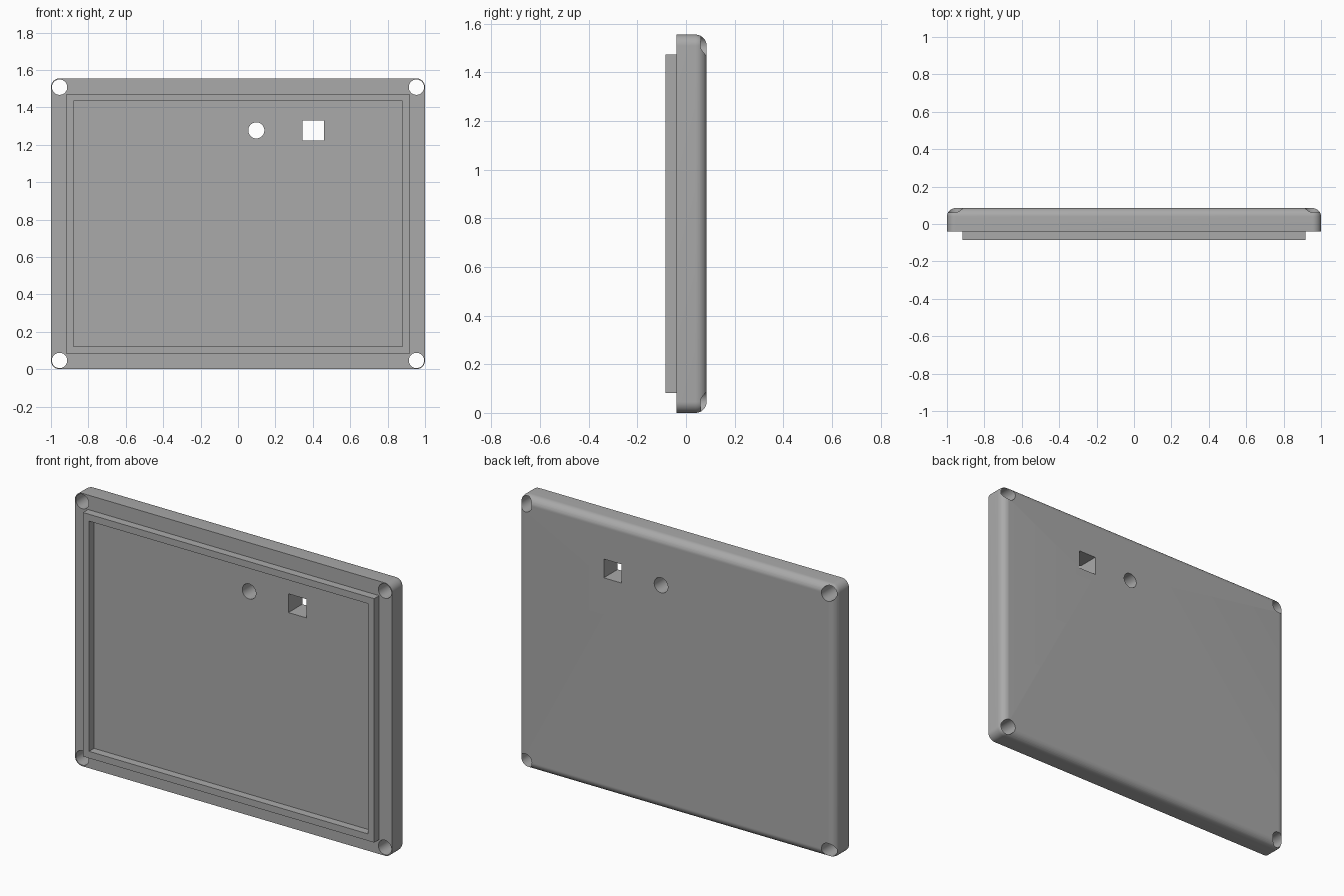
import bpy, bmesh
from mathutils import Matrix

# Remove the default cube
old = bpy.data.objects.get("Cube")
if old:
    bpy.data.objects.remove(old, do_unlink=True)

HEIGHT = 1.555
FRONT, STEP, BACK = -0.085, -0.04, 0.085
MID = HEIGHT / 2

grey = bpy.data.materials.new("plain grey")
grey.use_nodes = True
grey.diffuse_color = (0.4, 0.4, 0.4, 1)
grey.node_tree.nodes["Principled BSDF"].inputs["Base Color"].default_value = (0.4, 0.4, 0.4, 1)


def finish(name, bm):
    mesh = bpy.data.meshes.new(name)
    bm.to_mesh(mesh)
    bm.free()
    mesh.materials.append(grey)
    obj = bpy.data.objects.new(name, mesh)
    bpy.context.collection.objects.link(obj)
    return obj


def add_box(bm, x0, x1, y0, y1, z0, z1):
    centre = ((x0 + x1) / 2, (y0 + y1) / 2, (z0 + z1) / 2)
    size = (x1 - x0, y1 - y0, z1 - z0, 1)
    bmesh.ops.create_cube(bm, size=1, matrix=Matrix.Translation(centre) @ Matrix.Diagonal(size))


def add_pin(bm, x, z, radius):
    turn = Matrix.Translation((x, 0, z)) @ Matrix.Rotation(1.5707963, 4, "X")
    bmesh.ops.create_cone(bm, cap_ends=True, segments=48, radius1=radius,
                          radius2=radius, depth=0.5, matrix=turn)


def cut(target, cutter):
    mod = target.modifiers.new("cut", "BOOLEAN")
    mod.operation = "DIFFERENCE"
    mod.solver = "EXACT"
    mod.object = cutter
    bpy.context.view_layer.objects.active = target
    bpy.ops.object.modifier_apply(modifier=mod.name)
    bpy.data.objects.remove(cutter, do_unlink=True)


# Cover plate: every edge is rounded except those around the front
bm = bmesh.new()
add_box(bm, -1, 1, STEP, BACK, 0, HEIGHT)
rounded = [e for e in bm.edges if any(v.co.y > 0 for v in e.verts)]
bmesh.ops.bevel(bm, geom=rounded, offset=0.046, offset_type="OFFSET",
                segments=10, profile=0.5, affect="EDGES")
plate = finish("cover_plate", bm)

# Screw holes in the corners, one round and one square opening
bm = bmesh.new()
for x in (-0.954, 0.954):
    for z in (0.047, HEIGHT - 0.047):
        add_pin(bm, x, z, 0.041)
add_pin(bm, 0.098, 1.277, 0.043)
add_box(bm, 0.346, 0.459, -0.25, 0.25, 1.223, 1.33)
cut(plate, finish("hole_cutter", bm))

# Raised locating rim on the front
bm = bmesh.new()
add_box(bm, -0.918, 0.918, FRONT, STEP, MID - 0.695, MID + 0.695)
rim = finish("locating_rim", bm)
bm = bmesh.new()
add_box(bm, -0.88, 0.88, -0.25, 0.25, MID - 0.656, MID + 0.656)
cut(rim, finish("rim_cutter", bm))

# Smooth the rounded edges and the hole walls
bpy.ops.object.select_all(action="DESELECT")
plate.select_set(True)
bpy.context.view_layer.objects.active = plate
bpy.ops.object.shade_smooth_by_angle(angle=0.52)
